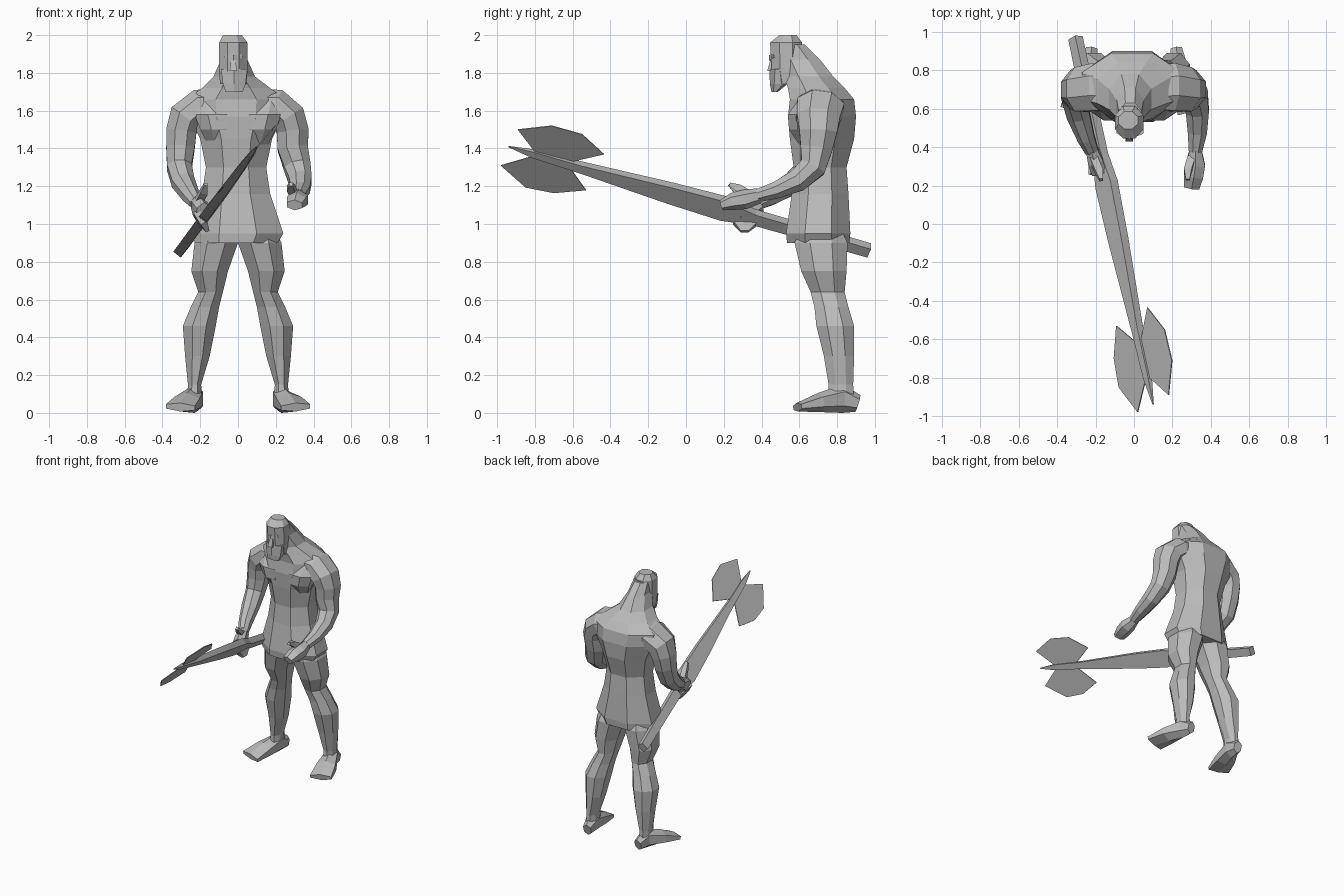
import bpy, bmesh, math
from mathutils import Vector

CM = 0.01
UP = Vector((0, 0, 1))

old_cube = bpy.data.objects.get("Cube")
if old_cube:
    bpy.data.objects.remove(old_cube)

stone = bpy.data.materials.new("plain grey")
stone.use_nodes = True
grey = (0.5, 0.5, 0.5, 1)
stone.diffuse_color = grey
stone.node_tree.nodes["Principled BSDF"].inputs["Base Color"].default_value = grey


def finish(name, bm):
    """Turn a bmesh into a flat shaded object."""
    bmesh.ops.recalc_face_normals(bm, faces=bm.faces)
    mesh = bpy.data.meshes.new(name)
    bm.to_mesh(mesh)
    bm.free()
    mesh.materials.append(stone)
    obj = bpy.data.objects.new(name, mesh)
    bpy.context.collection.objects.link(obj)


def loft(name, sections, sides=8, axis=None, side=(1, 0, 0), flip=1):
    """Skin rings given as x, y, z, half width, half depth in centimetres."""
    bm = bmesh.new()
    centres = [Vector((s[0] * flip, s[1], s[2])) * CM for s in sections]
    last = len(centres) - 1
    stretch = CM / math.cos(math.pi / sides)
    rings = []
    for i, (centre, section) in enumerate(zip(centres, sections)):
        along = axis or (centres[min(i + 1, last)] - centres[max(i - 1, 0)]).normalized()
        a = Vector(side)
        a = (a - along * a.dot(along)).normalized()
        b = along.cross(a)
        ring = []
        for k in range(sides):
            turn = math.tau * (k + 0.5) / sides
            offset = a * math.cos(turn) * section[3] + b * math.sin(turn) * section[4]
            ring.append(bm.verts.new(centre + offset * stretch))
        rings.append(ring)
    for low, high in zip(rings, rings[1:]):
        for k in range(sides):
            n = (k + 1) % sides
            bm.faces.new((low[k], low[n], high[n], high[k]))
    bm.faces.new(rings[0])
    bm.faces.new(rings[-1])
    finish(name, bm)


# Torso, tunic skirt and sloping neck
loft("torso", [
    (-1, 70, 90, 22, 16.5),
    (0, 70, 95, 24, 17),
    (-1, 71, 116, 18, 15),
    (-1, 71, 130, 16, 14),
    (-1, 72, 145, 19, 17),
    (-1, 72, 157, 25, 18),
    (-1, 72, 166, 26, 17),
    (-1, 69, 172, 18, 15),
    (-2, 65, 178, 11, 13),
    (-2, 60, 187, 7, 11),
    (-2, 56, 195, 6, 7),
], axis=UP)

# Chest muscles
for name, flip in (("left_chest", 1), ("right_chest", -1)):
    loft(name, [
        (9, 66, 142, 7, 6),
        (10, 62.5, 150, 10, 8),
        (11, 62, 158, 12, 8),
        (13, 65, 165, 11, 6),
        (14, 69, 169, 8, 3),
    ], axis=UP, flip=flip)

# Head with brow, nose and beard
loft("head", [
    (-2.5, 53, 174, 7, 5),
    (-2.5, 53, 181, 7.5, 7.5),
    (-2.5, 53, 188, 7.5, 8),
    (-2.5, 53, 196, 7.5, 8.5),
    (-3, 54, 200, 5, 4.5),
], axis=UP)
loft("brow", [(-7, 47, 189, 1, 1), (-2.5, 45.5, 188, 1.5, 1.5), (2, 47, 189, 1, 1)],
     sides=4, side=UP)
loft("nose", [(-2.5, 46, 188, 1, 1), (-2.5, 45, 181, 2, 2)], sides=4, axis=UP)
loft("beard", [
    (-2, 47, 170, 4.5, 1.5),
    (-2, 49, 174, 6, 4),
    (-2, 50, 182, 7, 5),
], sides=6, axis=UP)

# Legs and splayed feet
for prefix, flip in (("left", 1), ("right", -1)):
    loft(prefix + "_leg", [
        (11, 71, 102, 6, 9),
        (11.5, 71.5, 90, 11.5, 14),
        (15, 73, 75, 9.7, 12),
        (14.5, 75, 64, 6.5, 9),
        (17.5, 77, 56, 7.5, 9),
        (20.5, 79, 46, 8.7, 10),
        (21.5, 81, 30, 6.5, 8),
        (23, 82, 15, 3.5, 6.5),
        (23, 82, 6, 4, 7),
    ], axis=UP, flip=flip)
    loft(prefix + "_foot", [
        (22, 91, 5, 3, 4),
        (23, 83, 7.5, 4.5, 6.5),
        (27, 71, 5.5, 7, 4.5),
        (30.5, 59, 3, 8, 2),
    ], sides=6, flip=flip)

# Left arm hanging forward with an open hand
loft("left_arm", [
    (8, 71, 164, 8, 11),
    (20, 71, 162, 9, 12.5),
    (27, 70, 156, 9, 11.5),
    (29, 70, 149, 8.5, 10),
    (29, 69, 140, 8, 8.5),
    (31.5, 67, 130, 7, 7),
    (33, 59, 123, 6, 6),
    (33, 48, 118, 5, 4.5),
    (32, 38, 115, 3.5, 3.5),
])
loft("left_hand", [
    (32, 39, 115, 3, 3.5),
    (32, 31, 113, 5, 4.5),
    (31, 25, 112, 5, 4),
    (30, 19, 110, 4, 2.5),
], sides=6)
loft("left_thumb", [(30, 34, 115, 2, 2.5), (28, 28, 119, 2, 2), (28, 23, 121, 1, 1)], sides=4)

# Right arm reaching across to the axe
loft("right_arm", [
    (-8, 71, 164, 8, 11),
    (-20, 71, 162, 9, 12.5),
    (-28, 70, 156, 9, 11.5),
    (-30, 70, 149, 8, 10),
    (-30.5, 69, 140, 7.5, 8.5),
    (-31, 66, 130, 6.5, 7),
    (-29, 57, 122, 6, 6),
    (-25, 45, 115, 4.5, 5),
    (-22, 38, 111, 3.5, 3.5),
])
loft("right_hand", [
    (-22, 39, 111, 3, 4),
    (-20, 33, 108, 4, 6),
    (-18, 27, 106, 4, 5),
], sides=6)
loft("right_fingers", [(-22, 32, 106, 2, 6), (-18, 31, 100, 2, 6), (-16, 31, 96, 1, 2)],
     sides=4)
loft("right_thumb", [(-21, 34, 112, 2, 2), (-18, 27, 117, 2, 1.5), (-17, 23, 121, 1, 1)],
     sides=4)

# Axe shaft: a box-section pole, deepest ahead of the grip, ending in a spike
across = Vector((0.78, 0, -0.63))
butt, tip = Vector((-30.5, 97, 86)), Vector((10, -94, 141))
shaft = []
for t, thick, deep in ((0, 2.5, 3), (0.32, 2.5, 3.5), (0.4, 2.5, 6.5), (0.55, 2.4, 5.5),
                       (0.8, 2, 2.5), (0.93, 1.3, 2), (1, 0.2, 0.3)):
    shaft.append((*butt.lerp(tip, t), thick, deep))
loft("axe_shaft", shaft, sides=4, side=across)


def blade(name, outline):
    """Thin plate in the tilted plane of the axe, outlined by y and z."""
    bm = bmesh.new()
    layers = []
    for shift in (-0.3, 0.3):
        layers.append([bm.verts.new((Vector((4.5 + 0.85 * (z - 134), y, z))
                                     + across * shift) * CM) for y, z in outline])
    front, back = layers
    bm.faces.new(front)
    bm.faces.new(back)
    for i in range(len(outline)):
        bm.faces.new((front[i - 1], front[i], back[i], back[i - 1]))
    finish(name, bm)


# Twin axe blades meeting on the shaft
blade("upper_blade", [(-89, 150), (-71, 152), (-55, 147.5), (-43.5, 137),
                      (-63, 132.5), (-79, 137)])
blade("lower_blade", [(-98, 131), (-85, 119.5), (-70, 116.5), (-53, 118),
                      (-63, 132), (-79, 136.5)])
